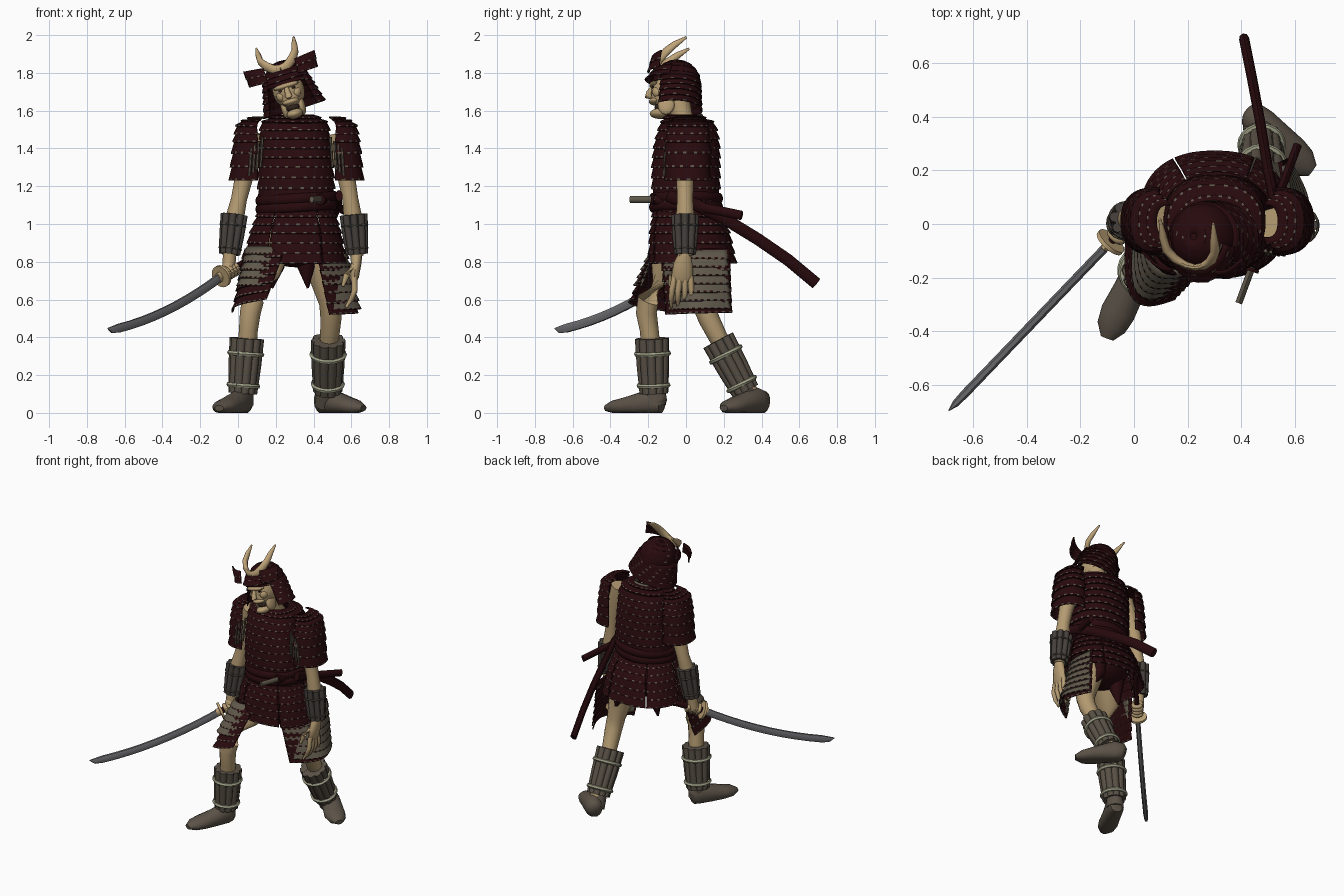
import bpy, bmesh, math
from mathutils import Vector as V, Matrix

if "Cube" in bpy.data.objects:
    bpy.data.objects.remove(bpy.data.objects["Cube"])

def mat(name, r, g, b):
    m = bpy.data.materials.new(name)
    m.diffuse_color = (r, g, b, 1)
    m.use_nodes = True
    m.node_tree.nodes["Principled BSDF"].inputs["Base Color"].default_value = m.diffuse_color
    return m

MAROON = mat("dark maroon lacquer", .021, .003, .004)
LACE = mat("grey tan lacing", .115, .098, .07)
SKIN = mat("tan skin", .46, .33, .17)
HORN = mat("horn gold", .52, .37, .19)
BOOT = mat("grey brown boot", .105, .085, .064)
SLAT = mat("brown slat", .098, .08, .06)
ROPE = mat("pale rope", .36, .36, .25)
STEEL = mat("blade steel", .16, .16, .17)
DARK = mat("dark hollow", .03, .018, .012)
IRON = mat("bracer iron", .062, .052, .045)

def finish(bm, name, mats, M=None, thick=0, ang=40):
    bmesh.ops.recalc_face_normals(bm, faces=bm.faces)
    me = bpy.data.meshes.new(name)
    bm.to_mesh(me)
    bm.free()
    if M:
        me.transform(M)
    for m in mats:
        me.materials.append(m)
    me.shade_smooth()
    me.set_sharp_from_angle(angle=math.radians(ang))
    o = bpy.data.objects.new(name, me)
    bpy.context.collection.objects.link(o)
    if thick:
        s = o.modifiers.new("thickness", 'SOLIDIFY')
        s.thickness, s.offset = thick, 0
    return o

# Tubes along point paths; radii is a list per point or one value, each a number or a (side, up) pair
def strands(name, items, m, n=12, M=None, floor=False):
    bm = bmesh.new()
    for pts, radii in items:
        pts = [V(p) for p in pts]
        if not isinstance(radii, list):
            radii = [radii]
        rings = []
        for i, p in enumerate(pts):
            d = (pts[min(i + 1, len(pts) - 1)] - pts[max(i - 1, 0)]).normalized()
            up = V((0, 0, 1)) if abs(d.z) < .85 else V((0, 1, 0))
            s = d.cross(up).normalized()
            up = s.cross(d)
            r = radii[min(i, len(radii) - 1)]
            a, b = r if isinstance(r, tuple) else (r, r)
            rings.append([bm.verts.new(p + s * a * math.cos(math.tau * k / n) + up * b * math.sin(math.tau * k / n))
                          for k in range(n)])
        for A, B in zip(rings, rings[1:]):
            for k in range(n):
                bm.faces.new((A[k], A[(k + 1) % n], B[(k + 1) % n], B[k]))
        bm.faces.new(rings[0])
        bm.faces.new(rings[-1])
    if floor:
        for v in bm.verts:
            v.co.z = max(v.co.z, 0)
    return finish(bm, name, [m], M, ang=50)

def blobs(name, items, m, M=None):
    bm = bmesh.new()
    for c, s in items:
        bmesh.ops.create_uvsphere(bm, u_segments=20, v_segments=12, radius=1,
                                  matrix=Matrix.Translation(c) @ Matrix.Diagonal((*s, 1)))
    return finish(bm, name, [m], M)

# Lamellar sheet: stepped rows over a surface f(u, v), with dashes of lacing on the row edges
def lamellar(name, f, nu, rows, centre, mats=(MAROON, LACE), step=.01, closed=False, every=2, M=None):
    bm = bmesh.new()
    rings, c, e = [], V(centre), .002
    for r in range(rows):
        for t in (0, .87, 1):
            v = (r + t) / rows
            ring = []
            for k in range(nu if closed else nu + 1):
                u = k / nu
                p = f(u, v)
                nrm = (f(u + e, v) - f(u - e, v)).cross(f(u, v + e) - f(u, v - e)).normalized()
                if nrm.dot(p - c) < 0:
                    nrm = -nrm
                ring.append(bm.verts.new(p + nrm * step * t))
            rings.append(ring)
    for j, (A, B) in enumerate(zip(rings, rings[1:])):
        for k in range(nu):
            q = (k + 1) % len(A)
            fc = bm.faces.new((A[k], A[q], B[q], B[k]))
            fc.material_index = 1 if j % 3 == 1 and (k + j // 3) % every == 0 else 0
    return finish(bm, name, mats, M, thick=.008, ang=30)

def keyed(keys, v):
    x = max(0, min(.9999, v)) * (len(keys) - 1)
    i = int(x)
    return [a + (b - a) * (x - i) for a, b in zip(keys[i], keys[i + 1])]

# Surface around a vertical axis: keys are (z, cx, cy, rx, ry), angles in degrees from +x
def around(keys, a0=0, a1=360, power=.85):
    def f(u, v):
        z, cx, cy, rx, ry = keyed(keys, v)
        a = math.radians(a0 + (a1 - a0) * u)
        c, s = math.cos(a), math.sin(a)
        return V((cx + rx * math.copysign(abs(c) ** power, c), cy + ry * math.copysign(abs(s) ** power, s), z - .0001 * v))
    return f

# Four-cornered sheet bulging outwards
def patch(tl, tr, bl, br, bulge):
    tl, tr, bl, br, bulge = map(V, (tl, tr, bl, br, bulge))
    return lambda u, v: tl.lerp(tr, u).lerp(bl.lerp(br, u), v) + bulge * math.sin(math.pi * u) * (.8 + .4 * v)

def hoop(a, b, t, r, n=20):
    a, b = V(a), V(b)
    q = (b - a).to_track_quat('Z', 'Y')
    return [a.lerp(b, t) + q @ V((r * math.cos(math.tau * i / n), r * math.sin(math.tau * i / n), 0)) for i in range(n + 1)]

# Ring of upright slats tied with cords
def slats(name, a, b, r0, r1, n, w, m, tie, tw):
    A, B = hoop(a, b, 0, r0, n), hoop(a, b, 1, r1, n)
    strands(name + "_slats", [([p, p.lerp(q, .5) + (p - V(a)) * .04, q], w) for p, q in zip(A[:-1], B[:-1])], m, 8)
    strands(name + "_core", [([a, b], [r0, r1])], m, 16)
    strands(name + "_cords", [(hoop(a, b, t, r0 + (r1 - r0) * t + w * .95), tw) for t in (.28, .86)], tie, 6)

# Cuirass, collar, sash
TC = (.31, 0, 1.25)
lamellar("cuirass", around([(1.575, .30, -.02, .10, .08), (1.53, .30, .01, .175, .14), (1.43, .30, .005, .18, .165),
                            (1.32, .305, 0, .19, .172), (1.2, .308, 0, .195, .172), (1.06, .31, 0, .19, .16)]),
         80, 11, TC, closed=True, every=3)
strands("collar_cord", [([(.30 + .11 * math.cos(a), -.03 + .11 * math.sin(a), 1.54 + .035 * math.sin(a))
                          for a in [i * math.tau / 20 for i in range(21)]], .01)], LACE, 8)
for k, z in enumerate((1.135, 1.09)):
    strands("sash_%d" % k, [([(.31 + .2 * math.cos(a), .178 * math.sin(a), z + .012 * math.cos(a))
                              for a in [i * math.tau / 32 for i in range(33)]], (.018, .028))], MAROON, 10)

# Skirt panels
SK = [(1.08, .31, 0, .19, .165), (.95, .305, .02, .235, .205), (.79, .30, .035, .265, .225)]
for k in range(6):
    a = 240 + 60 * k
    lamellar("skirt_panel_%d" % k, around(SK, a + .8, a + 59.2), 16, 6, (.31, 0, .9), every=3)
blobs("hips", [((.31, .02, .9), (.2, .16, .13))], MAROON)
strands("under_cloth", [([(x, y, .9), (x, y, .77), (x + dx, y, .66)], [.06, .045, .006]) for x, y, dx in
                        ((.2, .06, -.02), (.36, .0, .01), (.42, .14, .05))], MAROON, 8)

# Thigh plates: maroon sheets with mostly grey lacing over them
lamellar("front_thigh_plate", patch((.04, .02, .87), (.25, -.17, .87), (-.02, -.06, .53), (.15, -.27, .6), (-.05, -.09, 0)),
         24, 6, (.2, 0, .75), every=2)
lamellar("front_thigh_plate_lacing", patch((.05, .0, .88), (.22, -.16, .88), (.01, -.05, .67), (.17, -.23, .67), (-.055, -.095, 0)),
         24, 5, (.2, 0, .75), (LACE, MAROON), every=2)
lamellar("rear_thigh_plate", patch((.41, -.13, .87), (.54, .23, .87), (.48, -.10, .52), (.56, .24, .53), (.085, -.03, 0)),
         24, 6, (.35, .05, .75), every=2)
lamellar("rear_thigh_plate_lacing", patch((.412, -.125, .86), (.548, .215, .86), (.483, -.09, .545), (.569, .232, .55), (.093, -.03, 0)),
         24, 7, (.35, .05, .75), (LACE, MAROON), every=2)

# Shoulder guards
for nm, cx, a0, a1, s in (("right", .075, 80, 285, -1), ("left", .545, -105, 100, 1)):
    keys = [(1.565, cx - .05 * s, .01, .04, .06), (1.53, cx, .01, .075, .1), (1.42, cx, .01, .095, .115),
            (1.23, cx + .005 * s, .01, .107, .112)]
    lamellar(nm + "_shoulder_guard", around(keys, a0, a1), 28, 8, (cx, .01, 1.4), every=3)
    strands(nm + "_shoulder_fringe", [([(cx - s * (.055 - .02 * i), -.10 - .004 * i, 1.46 - .02 * i),
                                       (cx - s * (.045 - .02 * i), -.115, 1.30 - .015 * i)], .007) for i in range(4)], LACE, 6)

# Arms and bracers
strands("right_arm", [([(.1, .02, 1.48), (.065, .03, 1.36), (.03, .035, 1.24), (.005, .03, 1.13), (-.02, .015, 1.02), (-.045, -.005, .83),
                        (-.05, -.01, .76)], [.06, .055, .048, .042, .05, .035, .035])], SKIN)
strands("left_arm", [([(.52, .0, 1.48), (.55, 0, 1.36), (.575, -.005, 1.24), (.595, -.005, 1.13), (.61, -.005, 1.02), (.628, -.005, .83)],
                      [.06, .055, .046, .042, .05, .036])], SKIN)
slats("right_bracer", (-.02, .02, 1.05), (-.045, 0, .84), .053, .038, 8, .019, IRON, LACE, .005)
slats("left_bracer", (.612, -.005, 1.05), (.63, -.005, .84), .055, .039, 8, .019, IRON, LACE, .005)

# Open left hand
strands("left_palm", [([(.628, -.005, .85), (.625, -.015, .79), (.615, -.02, .72), (.61, -.02, .69)],
                       [(.032, .03), (.028, .05), (.025, .058), (.015, .045)])], SKIN)
strands("left_fingers", [([(.615, y, .72), (.618, y * 1.25, .65), (.60, y * 1.3, .60), (.57, y * 1.3, .56)],
                          [.016, .016, .014, .008]) for y in (-.06, -.033, -.005, .023)]
        + [([(.61, -.05, .78), (.575, -.075, .73), (.555, -.085, .67)], [.02, .017, .009])], SKIN, 8)

# Drawn sword and fist
G, END, TIP = V((-.085, -.065, .725)), V((.15, .19, .86)), V((-.69, -.695, .435))
path = [G.lerp(TIP, t) - V((0, 0, .17 * t * (1 - t))) for t in [i / 10 for i in range(10)] + [.96]] + [TIP + V((0, 0, .012))]
strands("blade", [(path, [(.016, .026)] * 10 + [(.013, .02), (.002, .003)])], STEEL, 6)
strands("sword_handle", [([END, G], (.015, .021))], MAROON, 10)
d = (G - END).normalized()
strands("sword_guard", [([G - d * .004, G + d * .012], .06)], HORN, 20)
strands("blade_collar", [([G, G + d * .035], (.017, .028))], HORN, 8)
blobs("right_fist", [((-.05, -.015, .765), (.034, .038, .05))], SKIN)
strands("right_fingers", [([p for p in hoop(G - d * (.03 + .024 * k), G, 0, .028, 14)], .014) for k in range(4)], SKIN, 8)

# Long and short scabbards
strands("long_scabbard", [([(.535, -.1, 1.15), (.53, .06, 1.10), (.50, .2, 1.03), (.47, .38, .92), (.44, .54, .81), (.41, .69, .685)],
                           (.019, .032))], MAROON, 8)
strands("short_scabbard", [([(.44, -.16, 1.13), (.53, .08, 1.09), (.61, .295, 1.045)], (.016, .025))], MAROON, 8)
strands("short_sword_handle", [([(.39, -.295, 1.13), (.44, -.16, 1.13)], (.013, .018))], LACE, 8)
strands("short_sword_guard", [([(.434, -.176, 1.13), (.438, -.164, 1.13)], .03)], MAROON, 12)

# Legs, shin guards, boots
strands("right_leg", [([(.2, -.02, .92), (.14, -.11, .75), (.08, -.2, .6), (.065, -.21, .53), (.055, -.195, .44), (.04, -.17, .2), (.03, -.16, .08)],
                       [.1, .085, .058, .055, .05, .05, .045])], SKIN)
strands("left_leg", [([(.42, .06, .92), (.45, .08, .75), (.49, .09, .58), (.492, .12, .50), (.485, .17, .4), (.475, .29, .2), (.47, .35, .08)],
                      [.1, .085, .06, .056, .05, .05, .045])], SKIN)
slats("right_shin", (.047, -.18, .395), (.025, -.17, .105), .067, .052, 10, .025, SLAT, ROPE, .013)
slats("left_shin", (.478, .17, .385), (.475, .315, .115), .067, .052, 10, .025, SLAT, ROPE, .013)
strands("right_boot", [([(.045, -.115, .05), (.04, -.125, .055), (.02, -.17, .06), (-.02, -.25, .045), (-.06, -.33, .035), (-.085, -.385, .03), (-.10, -.425, .025)],
                        [(.02, .03), (.045, .06), (.06, .075), (.06, .06), (.065, .045), (.055, .036), (.025, .016)])], BOOT, 16, floor=True)
strands("left_boot", [([(.425, .42, .05), (.437, .41, .055), (.47, .375, .06), (.53, .315, .05), (.585, .26, .038), (.63, .225, .03), (.665, .20, .025)],
                       [(.03, .03), (.05, .06), (.062, .075), (.066, .06), (.07, .047), (.058, .038), (.025, .016)])], BOOT, 16, floor=True)
strands("boot_ankles", [([(.027, -.165, .15), (.027, -.16, .04)], .055), ([(.475, .3, .15), (.46, .36, .04)], .055)], BOOT, 16, floor=True)

# Head in its own tilted frame
H = Matrix.Translation((.265, -.05, 1.72)) @ Matrix.Rotation(math.radians(-4), 4, 'Z') @ Matrix.Rotation(math.radians(-17), 4, 'Y')
strands("neck", [([(.30, .02, 1.48), (.295, -.02, 1.57), (.285, -.04, 1.66)], [.07, .055, .06])], SKIN)
blobs("face", [((0, -.035, -.015), (.085, .1, .1)), ((0, -.06, -.05), (.065, .075, .06)), ((.04, -.095, -.035), (.028, .03, .03)),
               ((-.04, -.095, -.035), (.028, .03, .03)), ((0, -.085, -.142), (.044, .055, .026)), ((.045, -.05, -.105), (.02, .045, .055)),
               ((-.045, -.05, -.105), (.02, .045, .055)), ((0, -.11, -.075), (.045, .036, .018)), ((0, -.115, .012), (.07, .03, .016))], SKIN, H)
strands("nose", [([(0, -.125, .01), (0, -.145, -.025), (0, -.15, -.045), (0, -.13, -.055)], [.01, .015, .02, .008])], SKIN, 10, H)
blobs("mouth_and_eyes", [((0, -.085, -.108), (.036, .03, .02)), ((.034, -.118, -.008), (.014, .012, .007)),
                         ((-.034, -.118, -.008), (.014, .012, .007))], DARK, H)
dome = [(.145, 0, .0, .012, .012), (.137, 0, 0, .05, .055), (.112, 0, 0, .085, .09), (.072, 0, 0, .11, .117), (.02, 0, 0, .122, .126)]
lamellar("helmet_dome", around(dome, power=1), 32, 5, (0, 0, 0), step=.002, closed=True, every=16, M=H)
blobs("helmet_cap", [((0, 0, .13), (.04, .04, .018))], MAROON, H)
lamellar("neck_guard", around([(.04, 0, 0, .122, .122), (-.03, 0, .0, .14, .125), (-.12, 0, .0, .165, .13)], -38, 218, 1),
         36, 5, (0, 0, -.03), step=.007, every=4, M=H)
lamellar("brow_visor", around([(.1, 0, -.01, .105, .105), (.04, 0, -.015, .125, .15)], 185, 355, 1), 18, 2, (0, 0, .05), step=.003, every=4, M=H)
for s in (-1, 1):
    lamellar("helmet_wing_%s" % ("left" if s > 0 else "right"),
             patch((s * .085, -.125, .135), (s * .195, -.07, .15), (s * .085, -.14, .055), (s * .185, -.08, .06), (0, -.02, 0)),
             10, 2, (0, .1, .1), step=.004, every=3, M=H)
# Flat crescent crest
strands("crest_horns", [([(0, -.115, .105), (s * .035, -.108, .112), (s * .072, -.085, .14), (s * .096, -.05, .175), (s * .1, -.005, .212), (s * .104, .055, .25)],
                         [(.012, .024), (.014, .025), (.017, .026), (.017, .023), (.015, .018), (.005, .006)]) for s in (-1, 1)], HORN, 10, H)
